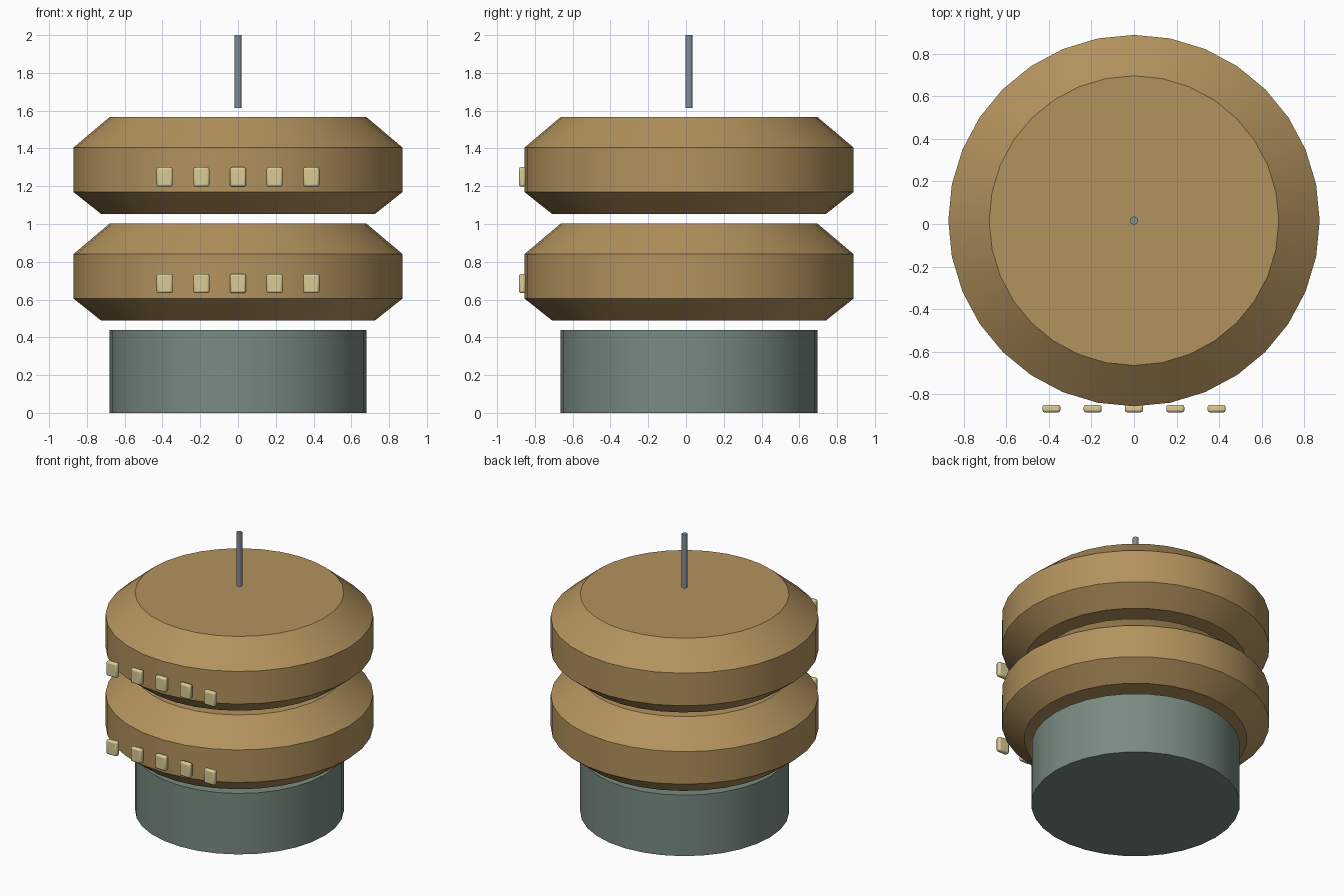
import bpy, bmesh, math

if "Cube" in bpy.data.objects:
    bpy.data.objects.remove(bpy.data.objects["Cube"])

CY = 0.016  # rotational axis sits slightly behind centre


def material(name, rgb):
    m = bpy.data.materials.new(name)
    m.diffuse_color = (*rgb, 1)
    m.use_nodes = True
    m.node_tree.nodes["Principled BSDF"].inputs["Base Color"].default_value = m.diffuse_color
    return m


BROWN = material("warm tan", (0.45, 0.29, 0.11))
SAGE = material("grey green", (0.19, 0.26, 0.22))
CREAM = material("pale cream", (0.70, 0.60, 0.30))
STEEL = material("steel grey", (0.22, 0.26, 0.30))


def finish(name, bm, mat):
    bmesh.ops.recalc_face_normals(bm, faces=bm.faces)
    mesh = bpy.data.meshes.new(name)
    bm.to_mesh(mesh)
    bm.free()
    mesh.materials.append(mat)
    ob = bpy.data.objects.new(name, mesh)
    bpy.context.collection.objects.link(ob)
    bpy.ops.object.select_all(action='DESELECT')
    ob.select_set(True)
    bpy.context.view_layer.objects.active = ob
    bpy.ops.object.shade_smooth_by_angle(angle=math.radians(25))
    return ob


def turned(name, profile, sides, mat):
    """Closed solid of revolution from (radius, height) points."""
    bm = bmesh.new()
    rings = []
    for r, z in profile:
        rings.append([bm.verts.new((r * math.cos(i * math.tau / sides),
                                    CY + r * math.sin(i * math.tau / sides), z))
                      for i in range(sides)])
    for a, b in zip(rings, rings[1:]):
        for i in range(sides):
            j = (i + 1) % sides
            bm.faces.new((a[i], a[j], b[j], b[i]))
    bm.faces.new(rings[0])
    bm.faces.new(rings[-1])
    return finish(name, bm, mat)


def window(name, x, z):
    """Small bevelled block on the front rim."""
    bm = bmesh.new()
    bmesh.ops.create_cube(bm, size=1)
    for v in bm.verts:
        v.co = (x + v.co.x * 0.085, -0.867 + v.co.y * 0.036, z + v.co.z * 0.103)
    ob = finish(name, bm, CREAM)
    bev = ob.modifiers.new("soft edges", 'BEVEL')
    bev.width = 0.011
    bev.segments = 2
    return ob


# Base drum
turned("base_drum", [(0.68, 0), (0.68, 0.438)], 32, SAGE)

# Two stacked decks, each with a row of windows
for label, z0 in (("lower", 0.49), ("upper", 1.054)):
    turned(label + "_deck",
           [(0.726, z0), (0.872, z0 + 0.116), (0.872, z0 + 0.35), (0.68, z0 + 0.512)],
           32, BROWN)
    for i in range(5):
        window(f"{label}_window_{i + 1}", (i - 2) * 0.194, z0 + 0.195)

# Mast above the top deck
turned("mast", [(0.019, 1.615), (0.019, 2.0)], 12, STEEL)
